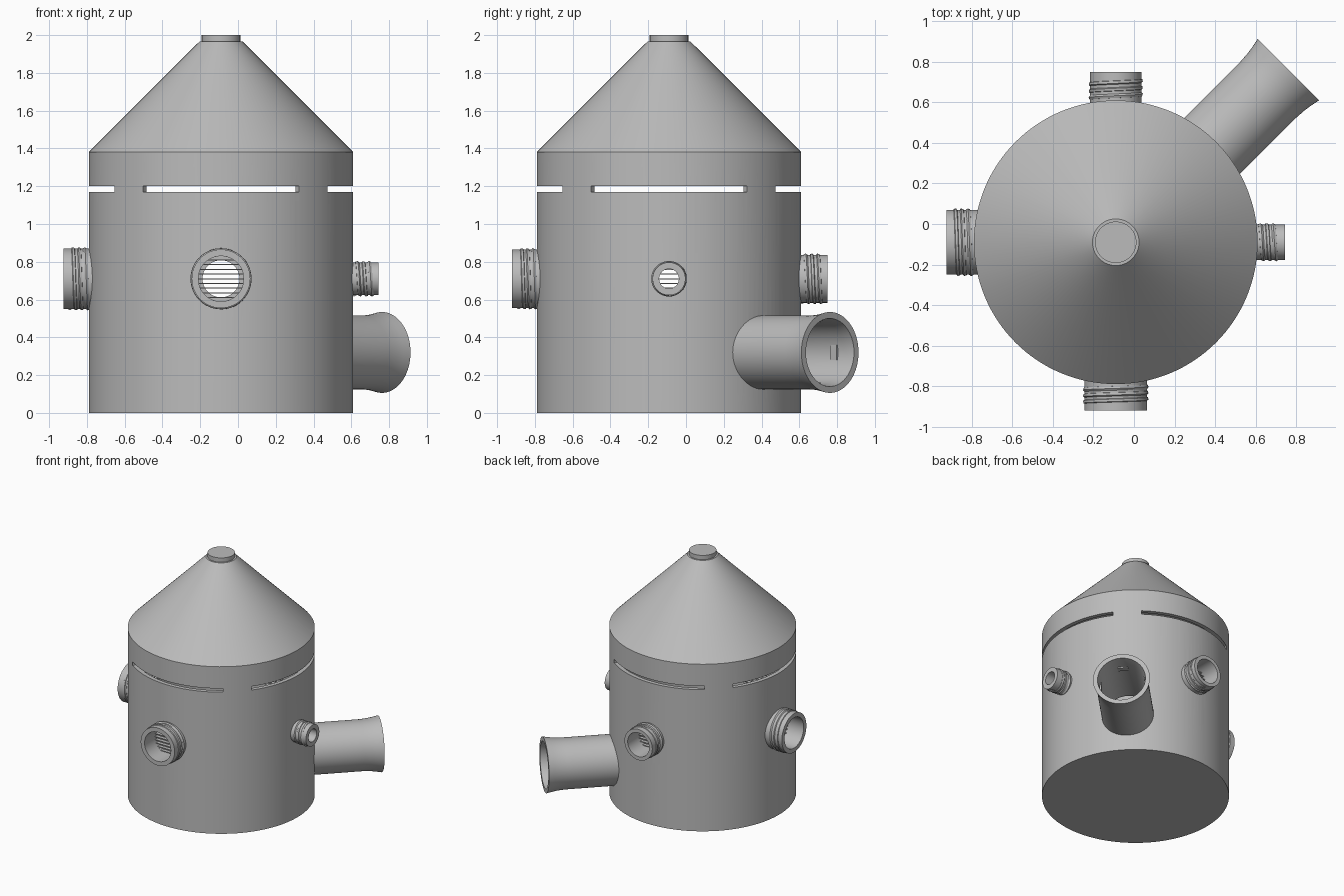
import bpy, bmesh, math
from mathutils import Matrix, Vector

cube = bpy.data.objects.get("Cube")
if cube:
    bpy.data.objects.remove(cube)

CENTRE = Vector((-0.09, -0.09, 0))
RADIUS, INNER = 0.70, 0.667

grey = bpy.data.materials.new("plain grey")
grey.use_nodes = True
grey.diffuse_color = (0.5, 0.5, 0.5, 1)
grey.node_tree.nodes["Principled BSDF"].inputs["Base Color"].default_value = (0.5, 0.5, 0.5, 1)


def finish(name, bm, matrix):
    bmesh.ops.recalc_face_normals(bm, faces=bm.faces)
    mesh = bpy.data.meshes.new(name)
    bm.to_mesh(mesh)
    bm.free()
    mesh.transform(matrix)
    mesh.materials.append(grey)
    obj = bpy.data.objects.new(name, mesh)
    bpy.context.collection.objects.link(obj)
    return obj


def activate(obj):
    bpy.ops.object.select_all(action="DESELECT")
    obj.select_set(True)
    bpy.context.view_layer.objects.active = obj


def smooth(obj):
    activate(obj)
    bpy.ops.object.shade_smooth_by_angle(angle=math.radians(30))


def lathe(name, profile, matrix, closed=True, steps=96):
    """Revolve (radius, height) points about local z; an open profile ends on the axis."""
    bm = bmesh.new()
    verts = [bm.verts.new((r, 0, h)) for r, h in profile]
    pairs = list(zip(verts, verts[1:] + verts[:1]))
    edges = [bm.edges.new(p) for p in (pairs if closed else pairs[:-1])]
    bmesh.ops.spin(bm, geom=verts + edges, cent=(0, 0, 0), axis=(0, 0, 1),
                   angle=math.tau, steps=steps, use_merge=True)
    bmesh.ops.remove_doubles(bm, verts=bm.verts, dist=1e-5)
    return finish(name, bm, matrix)


def boxes(name, items, matrix):
    """Join boxes given as (location, size, turn about z)."""
    bm = bmesh.new()
    for loc, size, turn in items:
        m = Matrix.Rotation(turn, 4, "Z") @ Matrix.Translation(loc) @ Matrix.Diagonal((*size, 1))
        bmesh.ops.create_cube(bm, size=1, matrix=m)
    return finish(name, bm, matrix)


def outward(angle, z):
    """Local z points out of the drum at this angle, local x points down."""
    return (Matrix.Translation(CENTRE + Vector((0, 0, z))) @ Matrix.Rotation(angle, 4, "Z")
            @ Matrix.Rotation(math.pi / 2, 4, "Y"))


def cut(target, cutter):
    mod = target.modifiers.new("cut", "BOOLEAN")
    mod.operation, mod.solver, mod.object = "DIFFERENCE", "EXACT", cutter
    activate(target)
    bpy.ops.object.modifier_apply(modifier=mod.name)
    bpy.data.objects.remove(cutter)


upright = Matrix.Translation(CENTRE)

# Hollow drum with a closed floor, conical roof and a small cap
drum = lathe("drum", [(0, 0), (RADIUS, 0), (RADIUS, 1.38), (INNER, 1.38), (INNER, 0.03), (0, 0.03)],
             upright, closed=False, steps=128)
roof = lathe("roof", [(0, 1.38), (RADIUS, 1.38), (0.115, 1.965), (0, 1.965)],
             upright, closed=False, steps=128)
cap = lathe("cap", [(0, 1.95), (0.102, 1.95), (0.102, 2.0), (0, 2.0)], upright, closed=False)

# Four vent slots round the top of the drum
half = math.radians(36.2)
for k in range(4):
    bm = bmesh.new()
    loop = [bm.verts.new((r, 0, z)) for r, z in ((0.6, 1.17), (0.8, 1.17), (0.8, 1.2), (0.6, 1.2))]
    face = bm.faces.new(loop)
    bmesh.ops.rotate(bm, verts=loop, cent=(0, 0, 0), matrix=Matrix.Rotation(k * math.pi / 2 - half, 3, "Z"))
    spun = bmesh.ops.spin(bm, geom=[face], cent=(0, 0, 0), axis=(0, 0, 1),
                          angle=2 * half, steps=32)
    if not face.is_valid or len([e for e in bm.edges if e.is_boundary]):
        bmesh.ops.holes_fill(bm, edges=[e for e in bm.edges if e.is_boundary])
    cut(drum, finish("slot_cutter", bm, upright))


def bore(angle, z, radius):
    cut(drum, lathe("bore_cutter", [(0, 0.5), (radius, 0.5), (radius, 0.9), (0, 0.9)],
                    outward(angle, z), closed=False, steps=64))


def thread(name, radius, start, end, matrix, turns=3):
    """Helical ridge wound round a port."""
    curve = bpy.data.curves.new(name, "CURVE")
    curve.dimensions = "3D"
    curve.bevel_depth, curve.bevel_resolution, curve.use_fill_caps = 0.012, 1, True
    spline = curve.splines.new("POLY")
    count = turns * 48
    spline.points.add(count)
    for i, p in enumerate(spline.points):
        a = math.tau * turns * i / count
        p.co = (radius * math.cos(a), radius * math.sin(a), start + (end - start) * i / count, 1)
    obj = bpy.data.objects.new(name, curve)
    bpy.context.collection.objects.link(obj)
    activate(obj)
    bpy.ops.object.convert(target="MESH")
    obj = bpy.context.view_layer.objects.active
    obj.data.transform(matrix)
    obj.data.materials.clear()
    obj.data.materials.append(grey)
    smooth(obj)


# Threaded ports, each with a slatted grille at the wall
ports = [("front", -90, 0.155, 0.12, 0.83), ("right", 180, 0.16, 0.125, 0.835),
         ("back", 90, 0.127, 0.098, 0.84), ("left", 0, 0.087, 0.052, 0.835)]
Z_PORT = 0.71
for side, degrees, outer, inner, end in ports:
    angle = math.radians(degrees)
    m = outward(angle, Z_PORT)
    bore(angle, Z_PORT, inner)
    smooth(lathe(side + "_port", [(inner, 0.665), (outer, 0.665), (outer, end), (inner, end)], m))
    thread(side + "_port_thread", outer - 0.005, 0.705, end - 0.035, m)
    slats = []
    for k in range(-6, 7):
        h = k * 0.025
        if abs(h) < inner - 0.005:
            width = 2 * math.sqrt(inner ** 2 - h ** 2) + 0.01
            slats.append(((h, 0, 0.68), (0.005, width, 0.03), 0))
    boxes(side + "_port_grille", slats, m)

# Flared spout on the back left, with four inner clips
angle = math.radians(45)
m = outward(angle, 0.32)
bore(angle, 0.32, 0.17)
spout = lathe("spout", [(0.17, 0.655), (0.195, 0.655), (0.195, 1.06), (0.199, 1.12), (0.205, 1.16),
                        (0.214, 1.205), (0.18, 1.205), (0.17, 1.14)], m)
boxes("spout_clips", [((0.166, 0, 1.07), (0.012, 0.08, 0.05), k * math.pi / 2) for k in range(4)], m)

for obj in (drum, roof, cap, spout):
    smooth(obj)
